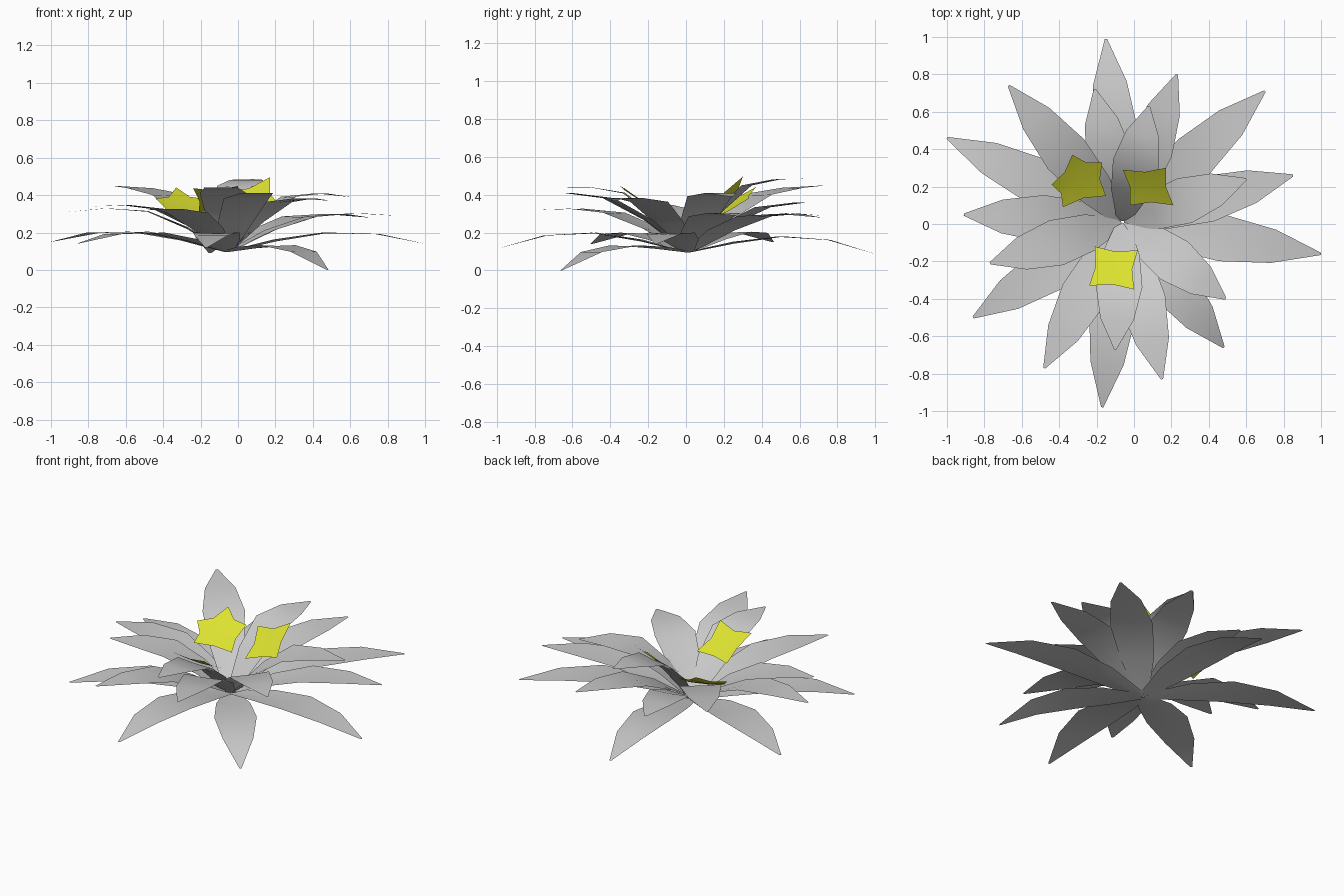
import bpy, bmesh
from mathutils import Vector

if "Cube" in bpy.data.objects:
    bpy.data.objects.remove(bpy.data.objects["Cube"])

CENTRE = Vector((-0.06, 0.01, 0.095))
STEPS = (0.01, 0.25, 0.5, 0.76, 1.0)      # stations along a leaf
HALF = (0.035, 0.10, 0.125, 0.09, 0.006)   # half width at each station
CUP = (0.006, 0.01, 0.004, 0.001, 0.0)     # raised edges


def finish(bm, name, smooth_angle, mat=None):
    me = bpy.data.meshes.new(name)
    bm.normal_update()
    bm.to_mesh(me)
    bm.free()
    ob = bpy.data.objects.new(name, me)
    bpy.context.collection.objects.link(ob)
    if mat:
        me.materials.append(mat)
    bpy.ops.object.select_all(action='DESELECT')
    ob.select_set(True)
    bpy.context.view_layer.objects.active = ob
    bpy.ops.object.shade_smooth_by_angle(angle=smooth_angle)
    return ob


def leaf(name, tip, z_mid):
    """Arched, slightly cupped leaf; z_mid is the height of its shoulder."""
    tip = Vector(tip)
    run = Vector((tip.x - CENTRE.x, tip.y - CENTRE.y, 0))
    side = Vector((-run.y, run.x, 0)).normalized()
    rise = z_mid - CENTRE.z
    heights = (CENTRE.z, CENTRE.z + rise * 0.55, z_mid - rise * 0.04,
               z_mid * 0.65 + tip.z * 0.35 + 0.012, tip.z)
    bm = bmesh.new()
    rows = []
    for t, w, c, z in zip(STEPS, HALF, CUP, heights):
        p = CENTRE + run * t
        p.z = z
        rows.append([bm.verts.new(p + side * w * s + Vector((0, 0, c * abs(s))))
                     for s in (-1, 0, 1)])
    for a, b in zip(rows, rows[1:]):
        for i in range(2):
            bm.faces.new((a[i], b[i], b[i + 1], a[i + 1]))
    return finish(bm, name, 0.9)


def star(name, tips, z, slope, mat):
    """Shallow star flower on a slope, points given in plan."""
    n = len(tips)
    mid = sum((Vector(p) for p in tips), Vector((0, 0))) / n

    def vert(p, lift=0.0):
        d = p - mid
        return bm.verts.new((p.x, p.y, z + d.x * slope[0] + d.y * slope[1] + lift))
    bm = bmesh.new()
    centre = vert(mid, -0.006)
    ring = []
    for i in range(n):
        a, b = Vector(tips[i]), Vector(tips[(i + 1) % n])
        ring += [vert(a, 0.01), vert(mid.lerp((a + b) / 2, 0.83))]
    for i in range(len(ring)):
        bm.faces.new((centre, ring[i], ring[(i + 1) % len(ring)]))
    bmesh.ops.recalc_face_normals(bm, faces=bm.faces)
    if sum(f.normal.z for f in bm.faces) < 0:
        bmesh.ops.reverse_faces(bm, faces=bm.faces)
    return finish(bm, name, 0.3, mat)


# Leaves in three tiers: tip position and shoulder height
LOWER = [((-0.15, 0.99, 0.09), 0.18), ((1.0, -0.16, 0.14), 0.20),
         ((0.48, -0.66, 0.0), 0.13), ((-0.17, -0.98, 0.12), 0.20),
         ((-0.86, -0.50, 0.14), 0.20), ((-1.0, 0.46, 0.15), 0.205)]
MIDDLE = [((0.70, 0.71, 0.28), 0.29), ((0.85, 0.26, 0.29), 0.29),
          ((0.23, 0.80, 0.36), 0.34), ((-0.48, -0.77, 0.32), 0.31),
          ((-0.91, 0.05, 0.31), 0.32), ((-0.77, -0.21, 0.34), 0.33),
          ((-0.21, 0.72, 0.29), 0.29)]
UPPER = [((0.15, -0.83, 0.41), 0.39), ((-0.67, 0.74, 0.45), 0.41),
         ((0.49, -0.40, 0.37), 0.37), ((0.08, 0.63, 0.485), 0.46),
         ((0.60, 0.24, 0.39), 0.40), ((-0.10, -0.67, 0.44), 0.42)]
for tier, leaves in (("lower", LOWER), ("middle", MIDDLE), ("upper", UPPER)):
    for i, (tip, z_mid) in enumerate(leaves):
        leaf(f"{tier}_leaf_{i + 1}", tip, z_mid)

# Yellow star flowers resting on the inner leaves
yellow = bpy.data.materials.new("yellow")
yellow.diffuse_color = (0.72, 0.76, 0.03, 1)
yellow.use_nodes = True
yellow.node_tree.nodes["Principled BSDF"].inputs["Base Color"].default_value = yellow.diffuse_color
star("flower_left", [(-0.15, 0.15), (-0.17, 0.33), (-0.33, 0.37),
                     (-0.44, 0.21), (-0.38, 0.09)], 0.345, (-0.25, 0.55), yellow)
star("flower_back", [(0.21, 0.10), (0.17, 0.30), (-0.06, 0.29),
                     (-0.02, 0.10)], 0.38, (0.3, 0.75), yellow)
star("flower_front", [(0.02, -0.14), (-0.21, -0.12), (-0.24, -0.33),
                      (0.0, -0.35)], 0.37, (0.0, -0.6), yellow)
